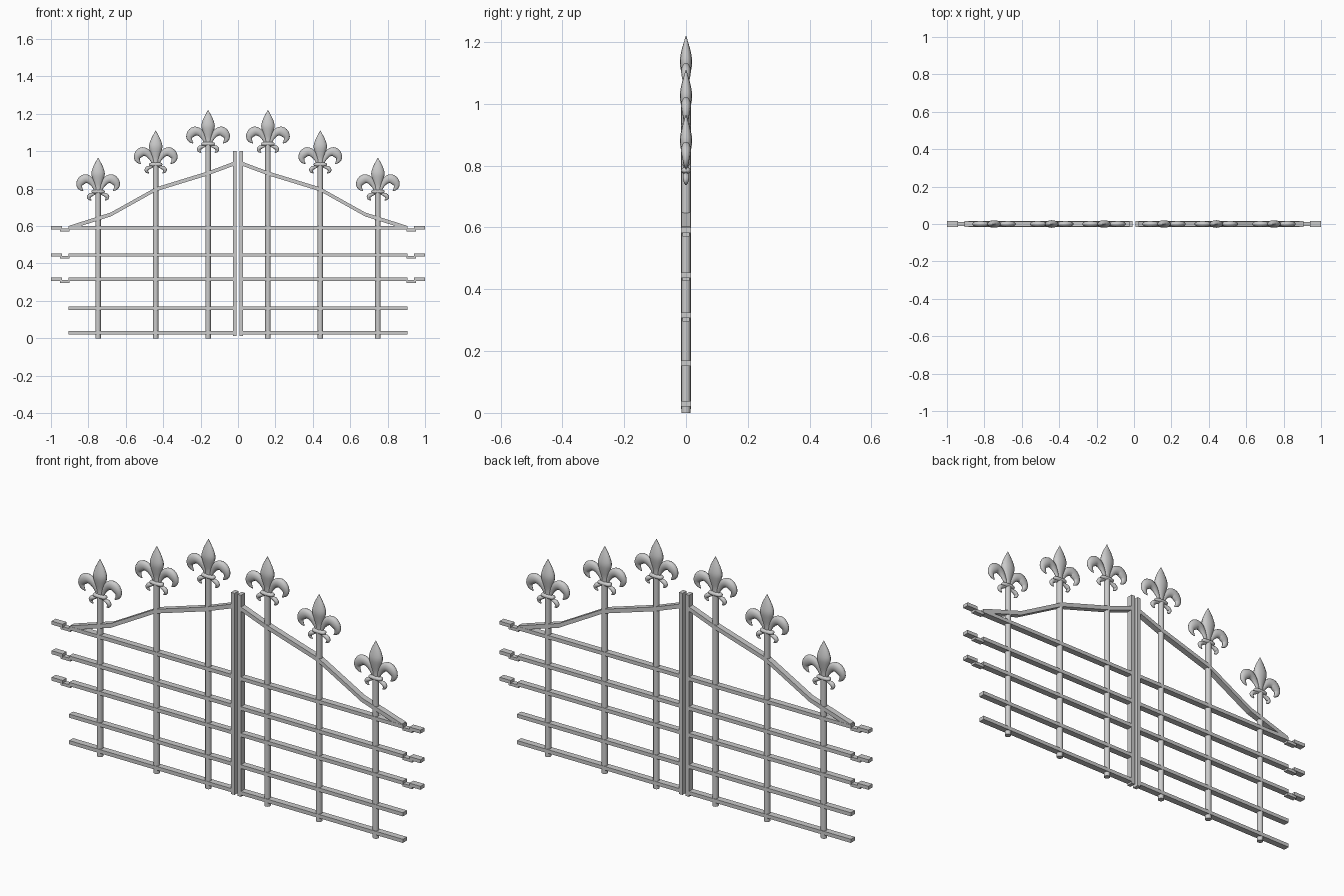
import bpy, bmesh, math
from mathutils import Vector

if "Cube" in bpy.data.objects:
    bpy.data.objects.remove(bpy.data.objects["Cube"])


def finish(bm, name, smooth=False):
    bmesh.ops.recalc_face_normals(bm, faces=bm.faces)
    me = bpy.data.meshes.new(name)
    bm.to_mesh(me)
    bm.free()
    if smooth:
        for p in me.polygons:
            p.use_smooth = len(p.vertices) == 4
    ob = bpy.data.objects.new(name, me)
    bpy.context.collection.objects.link(ob)
    return ob


def box(name, x0, x1, z0, z1, d):
    bm = bmesh.new()
    bmesh.ops.create_cube(bm, size=1)
    for v in bm.verts:
        v.co = Vector(((x0 + x1) / 2 + v.co.x * (x1 - x0), v.co.y * 2 * d,
                       (z0 + z1) / 2 + v.co.z * (z1 - z0)))
    return finish(bm, name)


def smooth_path(pts, n=3):
    # Catmull-Rom through (x, z, half width) points
    P = [Vector(p) for p in pts]
    P = [2 * P[0] - P[1]] + P + [2 * P[-1] - P[-2]]
    out = []
    for i in range(1, len(P) - 2):
        a, b, c, d = P[i - 1:i + 3]
        for k in range(n):
            t = k / n
            out.append(0.5 * (2 * b + (c - a) * t + (2 * a - 5 * b + 4 * c - d) * t * t
                              + (3 * b - a - 3 * c + d) * t ** 3))
    return out + [P[-2]]


def petal(bm, pts, flat, sx=1, sides=12):
    # tapering tube in the xz plane, flattened in y
    path = smooth_path(pts)
    rings = []
    for i, p in enumerate(path):
        q = path[min(i + 1, len(path) - 1)] - path[max(i - 1, 0)]
        t = Vector((q.x, q.y)).normalized()
        w = max(p.z, 0.0008)
        ring = []
        for k in range(sides):
            a = 2 * math.pi * k / sides
            c = w * math.cos(a)
            ring.append(bm.verts.new((sx * (p.x - t.y * c), w * flat * math.sin(a), p.y + t.x * c)))
        rings.append(ring)
    for r, s in zip(rings, rings[1:]):
        for k in range(sides):
            j = (k + 1) % sides
            bm.faces.new((r[k], r[j], s[j], s[k]))
    bm.faces.new(rings[0])
    bm.faces.new(rings[-1])


BUD = [(0, -.185, .014), (0, -.15, .017), (0, -.12, .027), (0, -.085, .036),
       (0, -.05, .027), (0, -.02, .012), (0, 0, .001)]
SIDE = [(.012, -.175, .008), (.025, -.145, .013), (.045, -.12, .02), (.07, -.112, .024),
        (.09, -.125, .023), (.1, -.145, .017), (.094, -.163, .011), (.08, -.177, .002)]
CURL = [(.012, -.188, .006), (.028, -.195, .008), (.042, -.2, .011), (.05, -.21, .01),
        (.046, -.22, .007), (.036, -.227, .002)]
COLLAR = [(-.036, -.181, .002), (-.031, -.181, .008), (-.015, -.181, .011), (0, -.181, .011),
          (.015, -.181, .011), (.031, -.181, .008), (.036, -.181, .002)]


def finial(name, x, top):
    bm = bmesh.new()
    petal(bm, BUD, .56)
    petal(bm, COLLAR, 1.45)
    for s in (1, -1):
        petal(bm, SIDE, .65, s)
        petal(bm, CURL, .95, s)
    finish(bm, name, True).location = (x, 0, top)


def post(name, x, top):
    bm = bmesh.new()
    bmesh.ops.create_cone(bm, cap_ends=True, segments=12, radius1=.0145, radius2=.0145, depth=top)
    finish(bm, name, True).location = (x, 0, top / 2)


def arched_rail(name, pts, h, d):
    bm = bmesh.new()
    cols = [[bm.verts.new((x, y, z + dz)) for y, dz in ((-d, -h), (d, -h), (d, h), (-d, h))]
            for x, z in pts]
    for a, b in zip(cols, cols[1:]):
        for k in range(4):
            j = (k + 1) % 4
            bm.faces.new((a[k], a[j], b[j], b[k]))
    bm.faces.new(cols[0])
    bm.faces.new(cols[-1])
    finish(bm, name)


def span(s, a, b):
    return sorted((s * a, s * b))


# two mirrored gate leaves
for s, side in ((-1, "left"), (1, "right")):
    # meeting stile
    box(side + "_stile", *span(s, .008, .027), .012, 1.0, .0155)
    # horizontal rails, upper three with stepped hinge ends
    for i, z in enumerate((.03, .16, .315, .445, .59)):
        box(f"{side}_rail_{i}", *span(s, .02, .905), z - .009, z + .009, .0155)
        if i > 1:
            box(f"{side}_hinge_step_{i}", *span(s, .9, .953), z - .019, z - .004, .012)
            box(f"{side}_hinge_plate_{i}", *span(s, .94, 1.0), z - .008, z + .009, .0155)
    # arched top rail
    arched_rail(side + "_arched_rail",
                [(s * x, z) for x, z in ((.02, .934), (.16, .882), (.44, .796), (.68, .662), (.9, .592))],
                .0105, .0145)
    # posts and finials
    for i, (x, top) in enumerate(((.16, 1.22), (.44, 1.11), (.748, .965))):
        post(f"{side}_post_{i}", s * x, top - .18)
        finial(f"{side}_finial_{i}", s * x, top)
